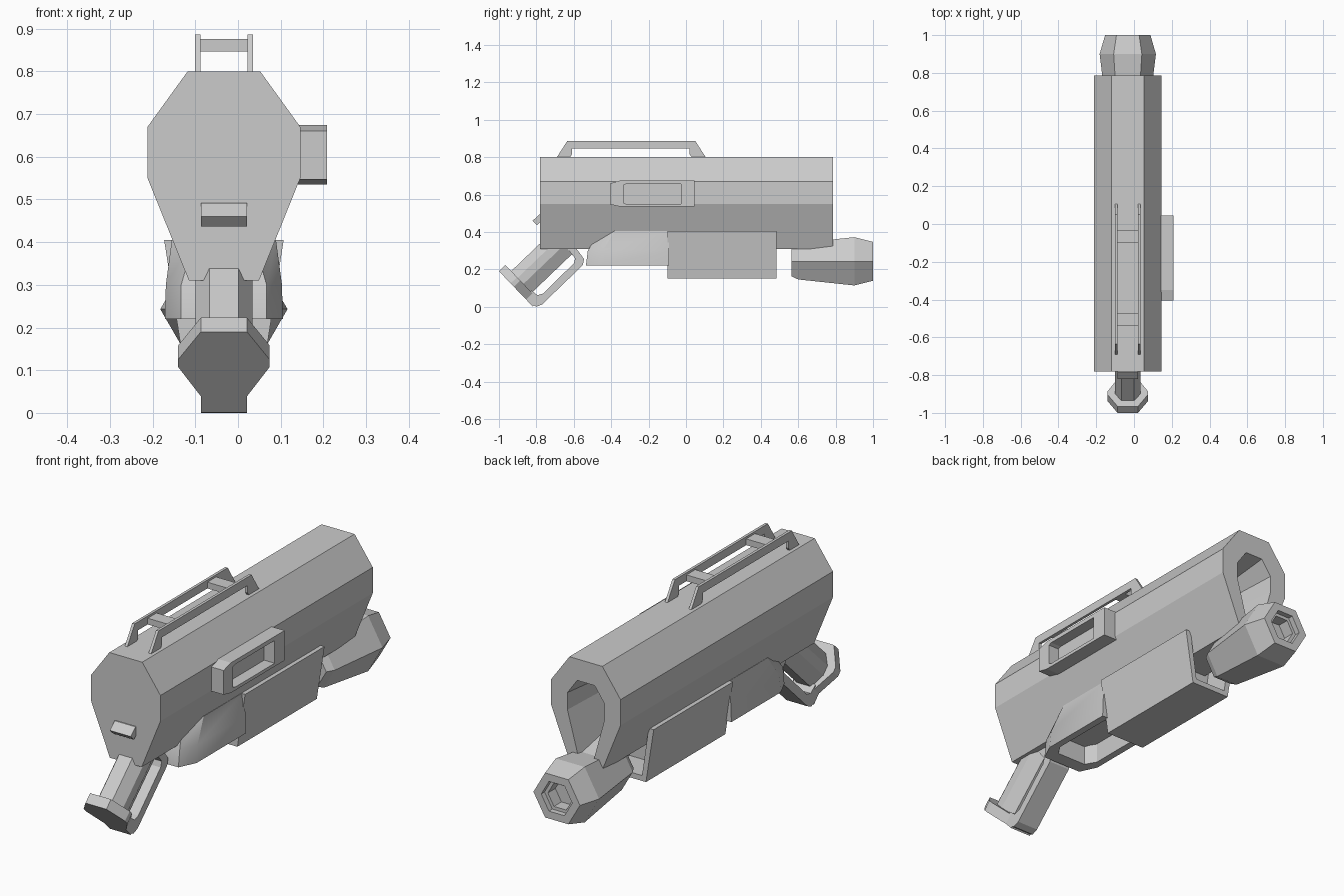
import bpy
import bmesh
from mathutils import Vector

if "Cube" in bpy.data.objects:
    bpy.data.objects.remove(bpy.data.objects["Cube"], do_unlink=True)

CX = -0.033  # centre plane of the body

grey = bpy.data.materials.new("plain_grey")
grey.use_nodes = True
grey.diffuse_color = (0.6, 0.6, 0.6, 1)
grey.node_tree.nodes["Principled BSDF"].inputs["Base Color"].default_value = (0.6, 0.6, 0.6, 1)


def loft(name, rings):
    """Skin a list of equal-length closed rings and cap both ends."""
    bm = bmesh.new()
    loops = [[bm.verts.new(p) for p in ring] for ring in rings]
    n = len(loops[0])
    for a, b in zip(loops, loops[1:]):
        for i in range(n):
            j = (i + 1) % n
            bm.faces.new((a[i], a[j], b[j], b[i]))
    bm.faces.new(loops[0][::-1])
    bm.faces.new(loops[-1])
    bmesh.ops.recalc_face_normals(bm, faces=bm.faces)
    mesh = bpy.data.meshes.new(name)
    bm.to_mesh(mesh)
    bm.free()
    mesh.materials.append(grey)
    obj = bpy.data.objects.new(name, mesh)
    bpy.context.collection.objects.link(obj)
    return obj


def mirror(half):
    """Complete a half outline of (half width, height) pairs around zero."""
    return half + [(-w, h) for w, h in reversed(half)]


def xz_ring(half, y):
    return [Vector((CX + w, y, z)) for w, z in mirror(half)]


def xy_ring(half, z):
    return [Vector((CX + w, y, z)) for w, y in mirror(half)]


def yz_prism(name, profile, x0, x1):
    return loft(name, [[Vector((x, y, z)) for y, z in profile] for x in (x0, x1)])


# Main body, with a tapering opening sunk into the rear end
outline = [(0.085, 0.80), (0.179, 0.67), (0.179, 0.55), (0.082, 0.31)]
opening = [(0.045, 0.70), (0.095, 0.63), (0.095, 0.55), (0.04, 0.35)]
deep = [(0.035, 0.66), (0.07, 0.62), (0.07, 0.56), (0.03, 0.42)]
loft("body", [xz_ring(outline, -0.78), xz_ring(outline, 0.785),
              xz_ring(opening, 0.785), xz_ring(deep, 0.5)])

# Carrying handle: two rails and two crossbars
rail = [(-0.69, 0.80), (-0.635, 0.886), (0.05, 0.886), (0.105, 0.80), (0.03, 0.80),
        (0.02, 0.815), (0.02, 0.847), (-0.61, 0.847), (-0.61, 0.815), (-0.62, 0.80)]
for side, s in (("left", 1), ("right", -1)):
    yz_prism(side + "_handle_rail", rail, CX + s * 0.055, CX + s * 0.068)
for label, y in (("front", -0.54), ("rear", -0.1)):
    bar = [(y, 0.847), (y + 0.065, 0.847), (y + 0.065, 0.876), (y, 0.876)]
    yz_prism(label + "_handle_crossbar", bar, CX - 0.056, CX + 0.056)

# Side port: hollow frame on the left flank
frame = [(-0.405, 0.547), (-0.405, 0.66), (-0.35, 0.675), (0.045, 0.675),
         (0.045, 0.535), (-0.35, 0.535)]
window = [(-0.335, 0.555), (-0.335, 0.65), (-0.32, 0.656), (-0.028, 0.656),
          (-0.028, 0.55), (-0.32, 0.55)]
loft("side_port", [[Vector((x, y, z)) for y, z in ring] for ring, x in
                   ((frame, 0.13), (frame, 0.209), (window, 0.209), (window, 0.155))])

# Small ledge on the front end
ledge = [(-0.77, 0.492), (-0.785, 0.492), (-0.82, 0.46), (-0.797, 0.437), (-0.77, 0.46)]
yz_prism("front_ledge", ledge, CX - 0.054, CX + 0.054)


# Front hand guard: tapered nose, hollow from below
def guard_plan(w, nose, nose_w):
    return [(w, -0.09), (w, nose + 0.08), (nose_w, nose)]


front_guard = loft("front_hand_guard", [
    xy_ring(guard_plan(0.122, -0.46, 0.07), 0.405),
    xy_ring(guard_plan(0.136, -0.525, 0.1), 0.30),
    xy_ring(guard_plan(0.138, -0.535, 0.1), 0.22),
    xy_ring([(0.105, -0.115), (0.105, -0.42), (0.075, -0.47)], 0.22),
    xy_ring([(0.105, -0.115), (0.105, -0.42), (0.075, -0.47)], 0.312)])

# Rear hand guard: deeper trough with a sunk rear end
trough = [(0.14, 0.405), (0.1, 0.15)]
hollow = [(0.11, 0.38), (0.08, 0.175)]
loft("rear_hand_guard", [xz_ring(trough, -0.1), xz_ring(trough, 0.485),
                         xz_ring(hollow, 0.485), xz_ring(hollow, 0.35)])


# Barrel: six-sided, with a stepped bore
def hexagon(r, y, z=0.243):
    return xz_ring([(r / 2, z + r * 0.866), (r, z), (r / 2, z - r * 0.866)], y)


loft("barrel", [hexagon(r, y) for r, y in
                ((0.093, 0.565), (0.112, 0.6), (0.149, 0.9), (0.12, 1.0), (0.08, 1.0),
                 (0.08, 0.975), (0.063, 0.975), (0.063, 0.92))])

# Slanted grip frame: s runs down across the grip, t runs up along it
ORIGIN = Vector((CX, -1.0, 0.19))
ACROSS = Vector((0, 0.69, -0.72))
ALONG = Vector((0, 0.72, 0.69))


def grip_ring(half, t):
    return [ORIGIN + Vector((w, 0, 0)) + ACROSS * s + ALONG * t for w, s in mirror(half)]


plate = [(0.054, 0.0), (0.107, 0.09), (0.107, 0.115), (0.054, 0.21), (0.054, 0.262)]
loft("grip_base_plate", [grip_ring(plate, t) for t in (0, 0.048)])
rod = [(0.034, 0.045), (0.067, 0.095), (0.067, 0.14), (0.034, 0.205)]
loft("grip", [grip_ring(rod, t) for t in (0.02, 0.45)])

# Strap from the base plate up to the body
strap = [(-0.83, 0.015), (-0.80, 0.0), (-0.77, 0.012), (-0.552, 0.222), (-0.545, 0.255),
         (-0.60, 0.33), (-0.65, 0.33), (-0.592, 0.258), (-0.60, 0.232), (-0.765, 0.07),
         (-0.795, 0.062), (-0.83, 0.09)]
yz_prism("grip_strap", strap, CX - 0.054, CX + 0.054)

# Soften the front hand guard while keeping its hard edges
bpy.ops.object.select_all(action="DESELECT")
front_guard.select_set(True)
bpy.context.view_layer.objects.active = front_guard
bpy.ops.object.shade_smooth_by_angle(angle=0.5)
